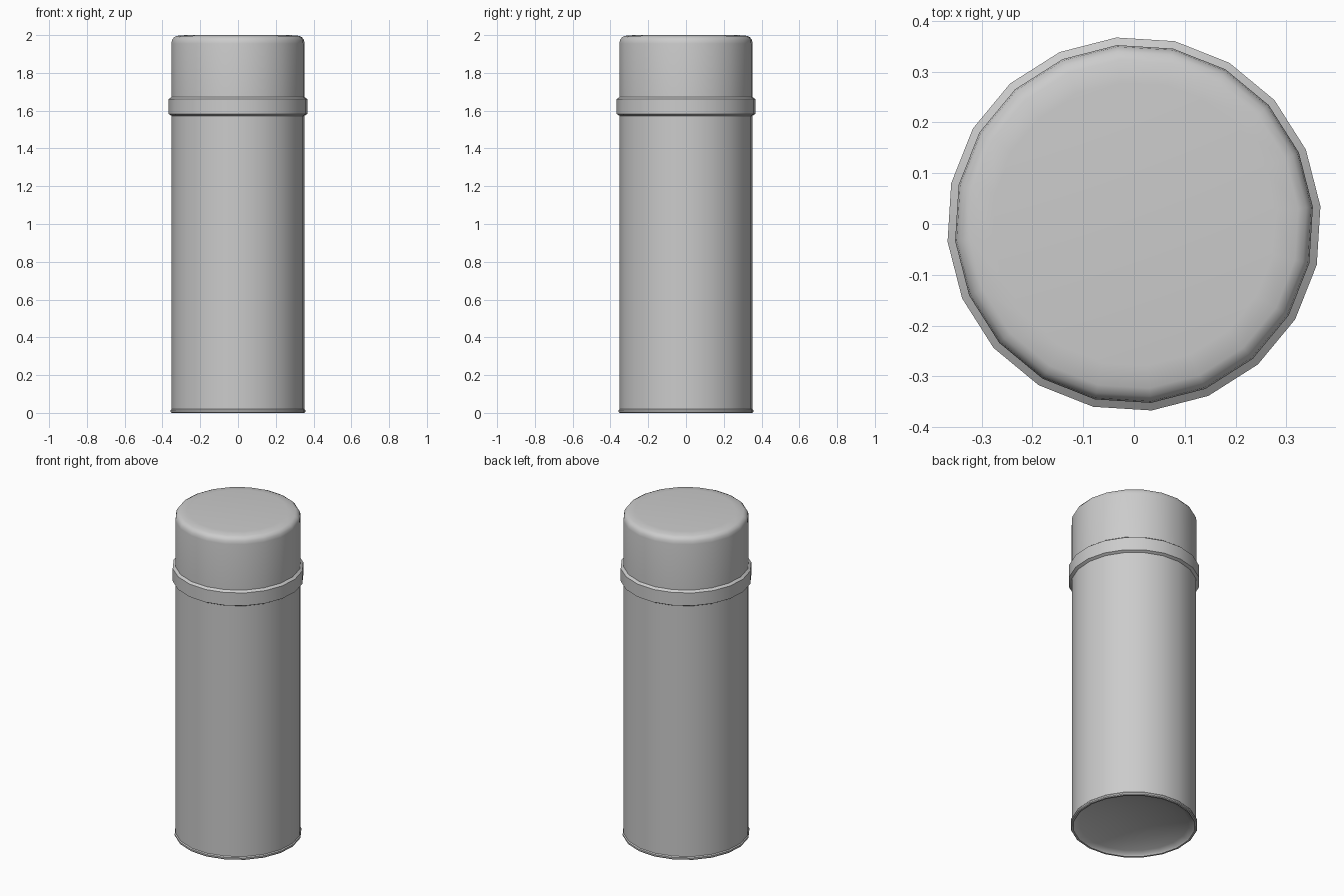
import bpy, bmesh, math

if "Cube" in bpy.data.objects:
    bpy.data.objects.remove(bpy.data.objects["Cube"])

SIDES = 20
OFFSET = math.radians(5.4)


def lathe(name, profile, angle=35):
    """Revolve (radius, z) points around z; radius 0 makes a pole."""
    bm = bmesh.new()
    rings = []
    for r, z in profile:
        if r == 0:
            rings.append([bm.verts.new((0, 0, z))] * SIDES)
        else:
            rings.append([bm.verts.new((r * math.cos(OFFSET + i * math.tau / SIDES),
                                        r * math.sin(OFFSET + i * math.tau / SIDES), z))
                          for i in range(SIDES)])
    for a, b in zip(rings, rings[1:]):
        for i in range(SIDES):
            j = (i + 1) % SIDES
            quad = list(dict.fromkeys((a[i], a[j], b[j], b[i])))
            bm.faces.new(quad)
    mesh = bpy.data.meshes.new(name)
    bm.to_mesh(mesh)
    bm.free()
    obj = bpy.data.objects.new(name, mesh)
    bpy.context.collection.objects.link(obj)
    bpy.ops.object.select_all(action='DESELECT')
    obj.select_set(True)
    bpy.context.view_layer.objects.active = obj
    bpy.ops.object.shade_smooth_by_angle(angle=math.radians(angle))
    return obj


# Can body: recessed domed base, thin rolled bottom rim, straight wall
lathe("can_body", [(0, 0.07), (0.12, 0.063), (0.23, 0.043), (0.31, 0.02), (0.338, 0.008),
                   (0.343, 0), (0.354, 0), (0.358, 0.005), (0.358, 0.014),
                   (0.353, 0.02), (0.353, 1.573)])

# Raised collar with small chamfers
lathe("collar", [(0.353, 1.573), (0.369, 1.582), (0.369, 1.661), (0.354, 1.672)], 30)

# Cap with rounded shoulder and nearly flat top
lathe("cap", [(0.354, 1.672), (0.354, 1.955), (0.351, 1.974), (0.341, 1.988),
              (0.325, 1.996), (0.28, 2.0), (0, 2.0)], 40)
